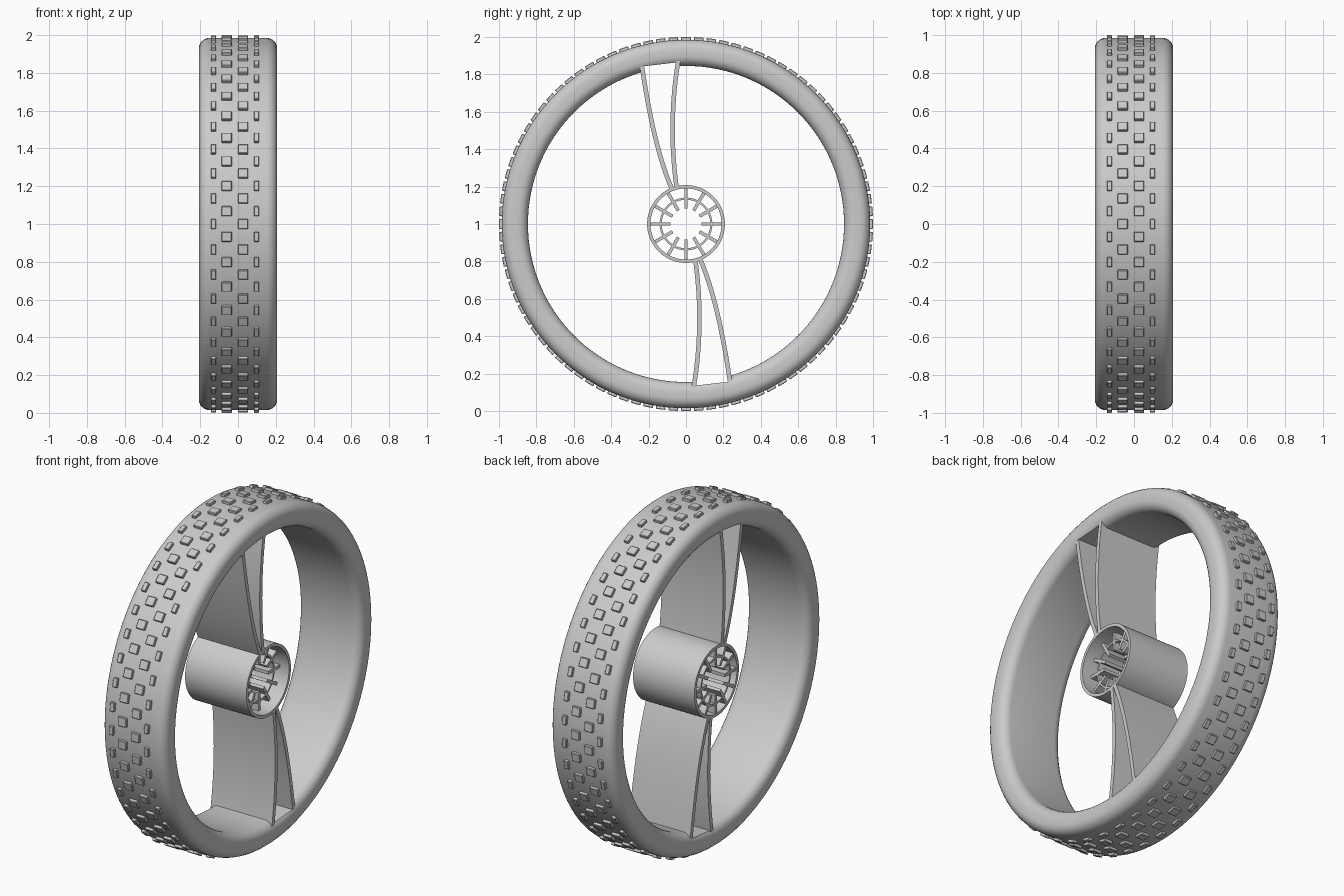
import bpy, bmesh
from math import sin, cos, pi
from mathutils import Matrix, Vector
from mathutils.geometry import interpolate_bezier

if "Cube" in bpy.data.objects:
    bpy.data.objects.remove(bpy.data.objects["Cube"])

grey = bpy.data.materials.new("plain_grey")
grey.use_nodes = True
colour = (0.6, 0.6, 0.6, 1)
grey.diffuse_color = colour
grey.node_tree.nodes["Principled BSDF"].inputs["Base Color"].default_value = colour

CENTRE = Vector((0, 0, 1))


def finish(name, bm, smooth=True):
    """Turn a bmesh built around the axle into an object."""
    bmesh.ops.recalc_face_normals(bm, faces=bm.faces)
    mesh = bpy.data.meshes.new(name)
    bm.to_mesh(mesh)
    bm.free()
    ob = bpy.data.objects.new(name, mesh)
    bpy.context.collection.objects.link(ob)
    ob.location = CENTRE
    mesh.materials.append(grey)
    bpy.ops.object.select_all(action="DESELECT")
    ob.select_set(True)
    bpy.context.view_layer.objects.active = ob
    if smooth:
        bpy.ops.object.shade_smooth_by_angle(angle=0.6)
    return ob


def lathe(bm, profile, steps):
    """Revolve a closed (x, radius) profile about the x axis."""
    rings = [[bm.verts.new((x, r * cos(2 * pi * i / steps), r * sin(2 * pi * i / steps)))
              for x, r in profile] for i in range(steps)]
    n = len(profile)
    for i in range(steps):
        a, b = rings[i], rings[(i + 1) % steps]
        for j in range(n):
            k = (j + 1) % n
            bm.faces.new((a[j], a[k], b[k], b[j]))


def rounded_box(x0, x1, r0, r1, rad, seg=6):
    """Rounded rectangle profile in (x, radius)."""
    corners = [(x1 - rad, r1 - rad), (x0 + rad, r1 - rad),
               (x0 + rad, r0 + rad), (x1 - rad, r0 + rad)]
    return [(cx + rad * cos((q + s / seg) * pi / 2), cy + rad * sin((q + s / seg) * pi / 2))
            for q, (cx, cy) in enumerate(corners) for s in range(seg + 1)]


def pipe(bm, x0, x1, r0, r1, steps=64):
    lathe(bm, [(x0, r0), (x1, r0), (x1, r1), (x0, r1)], steps)


def prism(bm, outline, x0, x1):
    """Extrude a closed (y, z) outline along x."""
    a = [bm.verts.new((x0, y, z)) for y, z in outline]
    b = [bm.verts.new((x1, y, z)) for y, z in outline]
    n = len(outline)
    for i in range(n):
        j = (i + 1) % n
        bm.faces.new((a[i], a[j], b[j], b[i]))
    bm.faces.new(a)
    bm.faces.new(b)


def box(bm, size, matrix):
    made = bmesh.ops.create_cube(bm, size=1, matrix=matrix @ Matrix.Diagonal((*size, 1)))
    return made["verts"]


# Tyre ring with a rounded section
bm = bmesh.new()
lathe(bm, rounded_box(-0.207, 0.207, 0.845, 0.985, 0.055), 128)
tyre = finish("tyre", bm)

# Sloped notches through the tyre between each pair of blades
bm = bmesh.new()
notch = [(-0.237, 0.842), (-0.04, 0.865), (-0.06, 0.7), (-0.22, 0.7)]
for sign in (1, -1):
    prism(bm, [(sign * y, sign * z) for y, z in notch], -0.3, 0.3)
cutter = finish("notch_cutter", bm, False)
cutter.hide_render = True
bpy.context.view_layer.objects.active = tyre
cut = tyre.modifiers.new("notches", "BOOLEAN")
cut.operation = "DIFFERENCE"
cut.solver = "EXACT"
cut.object = cutter
bpy.ops.object.modifier_apply(modifier=cut.name)
bpy.data.objects.remove(cutter)
bpy.ops.object.select_all(action="DESELECT")
tyre.select_set(True)
bpy.ops.object.shade_smooth_by_angle(angle=0.6)

# Tread blocks: four staggered columns around the tyre
bm = bmesh.new()
COUNT = 46
for x, width, shift in ((-0.13, 0.028, 0), (-0.06, 0.054, 0.5),
                        (0.027, 0.054, 0), (0.098, 0.028, 0.5)):
    for i in range(COUNT):
        turn = Matrix.Rotation(2 * pi * (i + shift) / COUNT, 4, "X")
        box(bm, (width, 0.034, 0.052), turn @ Matrix.Translation((x, -0.983, 0)))
bmesh.ops.bevel(bm, geom=bm.edges[:], offset=0.003, segments=1, affect="EDGES")
finish("tread_blocks", bm, False)

# Hub barrel
bm = bmesh.new()
pipe(bm, -0.2, 0.2, 0.19, 0.208)
finish("hub_barrel", bm)

# Deep grille inside the hub: one ring and twelve free-ended ribs
bm = bmesh.new()
pipe(bm, -0.195, 0.14, 0.13, 0.141)
finish("grille_ring", bm)
bm = bmesh.new()
for i in range(12):
    turn = Matrix.Rotation(2 * pi * i / 12, 4, "X")
    box(bm, (0.335, 0.115, 0.018), turn @ Matrix.Translation((-0.0275, 0.14, 0)))
finish("grille_ribs", bm, False)


# Curved blades joining hub and tyre
def blade_outline(points, thick=0.024):
    p, a, b, q = (Vector(v) for v in points)
    h1 = (-5 * p + 18 * a - 9 * b + 2 * q) / 6
    h2 = (2 * p - 9 * a + 18 * b - 5 * q) / 6
    path = [Vector(v[:2]) for v in interpolate_bezier(p, h1, h2, q, 20)]
    left, right = [], []
    for i, v in enumerate(path):
        d = (path[min(i + 1, len(path) - 1)] - path[max(i - 1, 0)]).normalized()
        side = Vector((-d.y, d.x)) * thick / 2
        left.append(v + side)
        right.append(v - side)
    return left + right[::-1]


blades = {
    "outer_blade": [(-0.237, 0.852), (-0.2, 0.63), (-0.148, 0.4), (-0.075, 0.186)],
    "inner_blade": [(-0.04, 0.88), (-0.067, 0.65), (-0.07, 0.42), (-0.05, 0.193)],
}
for name, points in blades.items():
    outline = blade_outline(points)
    for place, sign in (("upper", 1), ("lower", -1)):
        bm = bmesh.new()
        prism(bm, [v * sign for v in outline], -0.2, 0.2)
        finish(place + "_" + name, bm)
